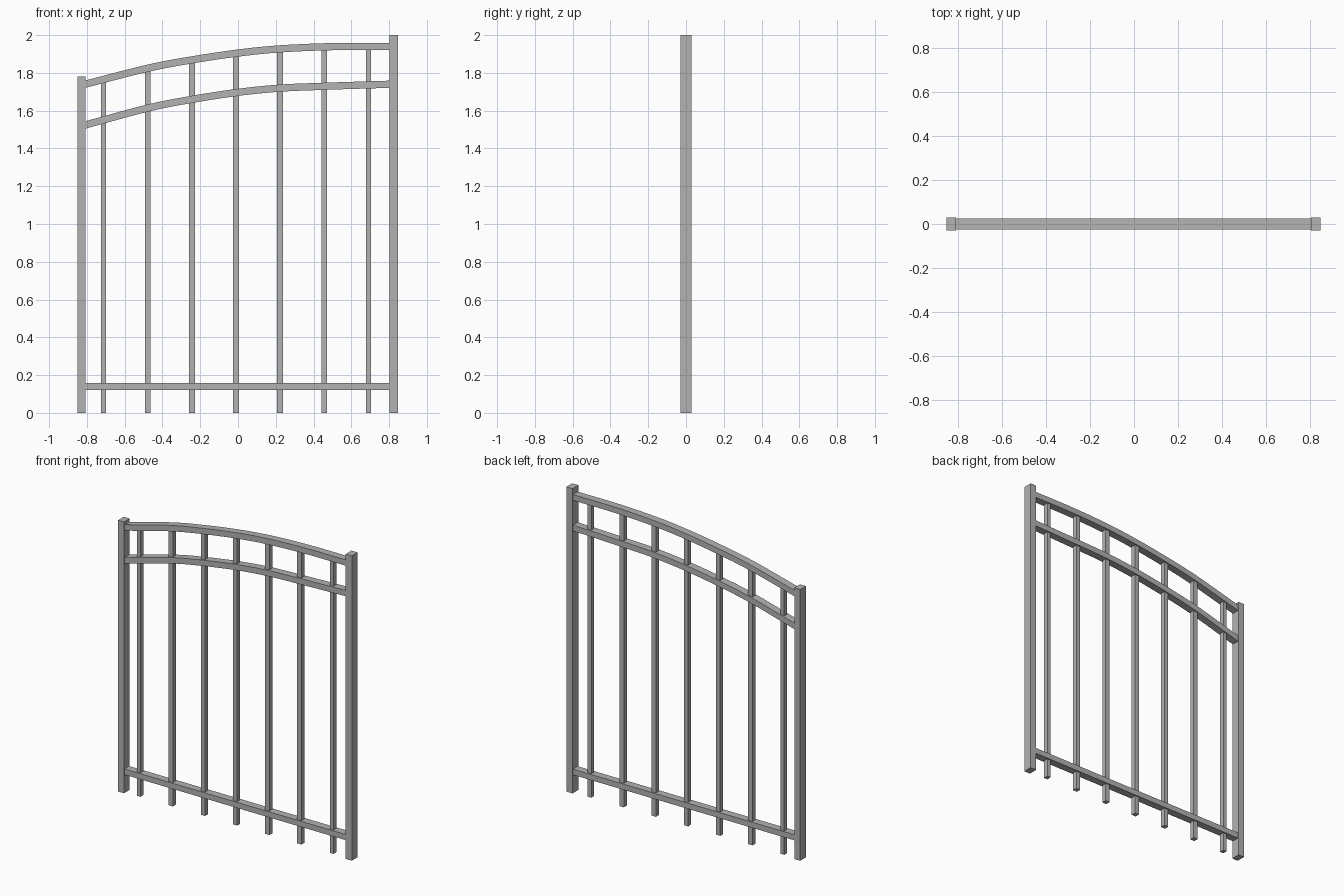
import bpy, bmesh
from mathutils import Vector

cube = bpy.data.objects.get("Cube")
if cube:
    bpy.data.objects.remove(cube, do_unlink=True)

steel = bpy.data.materials.new("grey_steel")
steel.use_nodes = True
GREY = (0.45, 0.45, 0.45, 1)
steel.diffuse_color = GREY
steel.node_tree.nodes["Principled BSDF"].inputs["Base Color"].default_value = GREY


def finish(name, bm):
    bmesh.ops.recalc_face_normals(bm, faces=bm.faces)
    mesh = bpy.data.meshes.new(name)
    bm.to_mesh(mesh)
    bm.free()
    mesh.materials.append(steel)
    obj = bpy.data.objects.new(name, mesh)
    bpy.context.collection.objects.link(obj)
    return obj


def box(name, x0, x1, depth, z0, z1):
    bm = bmesh.new()
    bmesh.ops.create_cube(bm, size=1)
    for v in bm.verts:
        v.co = ((x0 + x1) / 2 + v.co.x * (x1 - x0), v.co.y * depth,
                (z0 + z1) / 2 + v.co.z * (z1 - z0))
    return finish(name, bm)


def smooth_path(points, steps=6):
    """Catmull-Rom path through (x, z) points."""
    p = [Vector(q) for q in points]
    p = [2 * p[0] - p[1]] + p + [2 * p[-1] - p[-2]]
    path = []
    for a, b, c, d in zip(p, p[1:], p[2:], p[3:]):
        for i in range(steps):
            t = i / steps
            path.append(b + (c - a) * t / 2 + (2 * a - 5 * b + 4 * c - d) * t**2 / 2
                        + (3 * b - a - 3 * c + d) * t**3 / 2)
    return path + [p[-2]]


def height_at(path, x):
    for a, b in zip(path, path[1:]):
        if a.x <= x <= b.x:
            return a.y + (b.y - a.y) * (x - a.x) / (b.x - a.x)
    return path[-1].y


def curved_rail(name, path, depth, thick):
    bm = bmesh.new()
    rings = []
    for i, p in enumerate(path):
        run = path[min(i + 1, len(path) - 1)] - path[max(i - 1, 0)]
        rise = thick / 2 * run.length / run.x  # keeps end cuts vertical
        rings.append([bm.verts.new((p.x, y * depth / 2, p.y + s * rise))
                      for y, s in ((-1, -1), (1, -1), (1, 1), (-1, 1))])
    for a, b in zip(rings, rings[1:]):
        for k in range(4):
            n = (k + 1) % 4
            bm.faces.new((a[k], a[n], b[n], b[k]))
    bm.faces.new(rings[0])
    bm.faces.new(rings[-1])
    obj = finish(name, bm)
    bpy.context.view_layer.objects.active = obj
    obj.select_set(True)
    bpy.ops.object.shade_smooth_by_angle()
    obj.select_set(False)


# Posts
box("short_post", -0.85, -0.807, 0.06, 0, 1.78)
box("tall_post", 0.803, 0.847, 0.06, 0, 2)

# Rails
top_path = smooth_path([(-0.81, 1.74), (-0.476, 1.825), (-0.243, 1.869),
                        (0, 1.905), (0.22, 1.927), (0.5, 1.939), (0.805, 1.94)])
middle_path = smooth_path([(-0.81, 1.524), (-0.476, 1.614), (-0.243, 1.66),
                           (0, 1.697), (0.22, 1.719), (0.455, 1.729), (0.805, 1.74)])
curved_rail("top_rail", top_path, 0.05, 0.038)
curved_rail("middle_rail", middle_path, 0.05, 0.038)
box("bottom_rail", -0.81, 0.805, 0.05, 0.12, 0.157)

# Pickets, ending inside the top rail
for i in range(7):
    x = -0.711 + i * 0.2335
    half = 0.013 if i in (0, 6) else 0.0155
    box(f"picket_{i + 1}", x - half, x + half, 0.031, 0, height_at(top_path, x) - 0.005)
